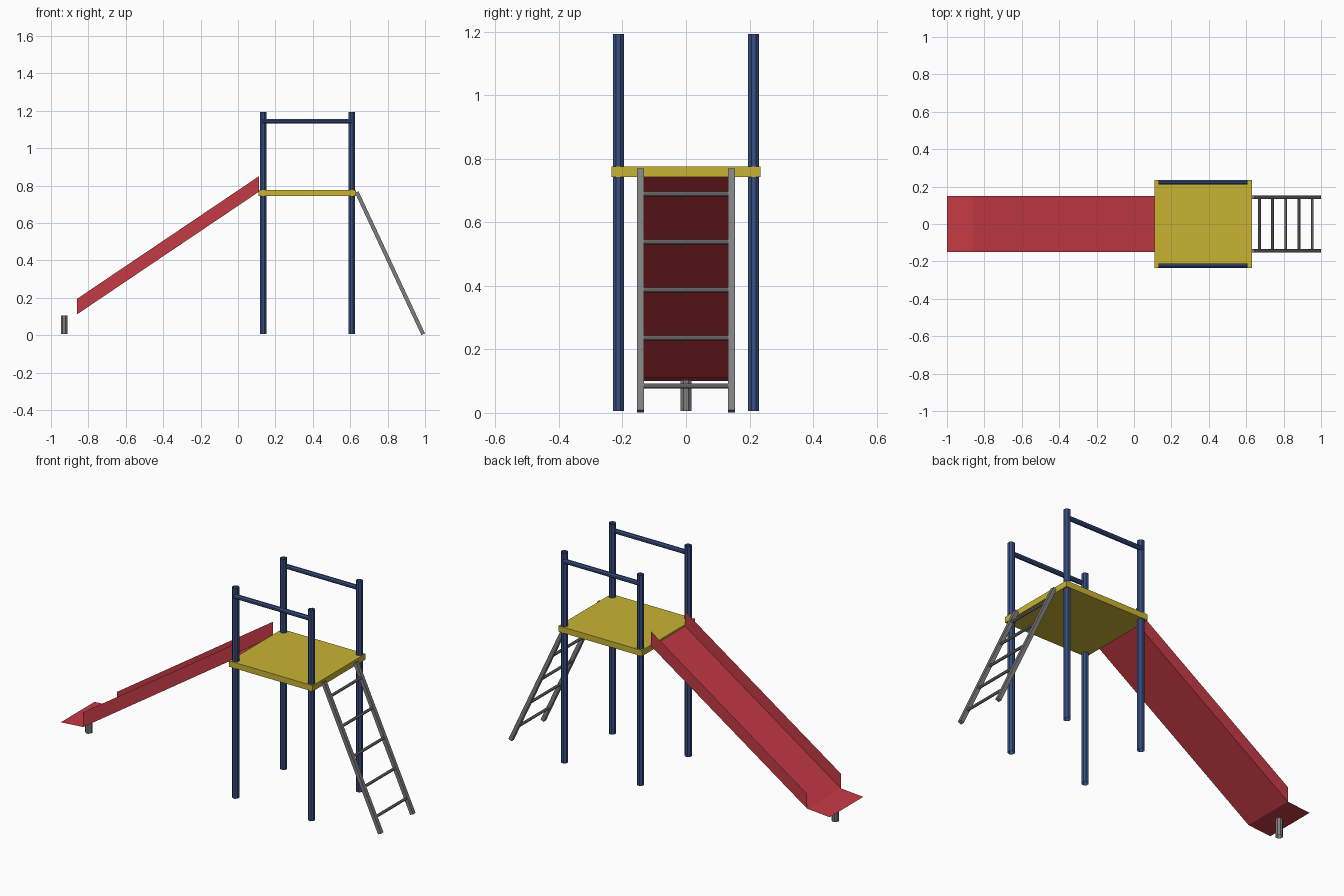
import bpy, bmesh, math
from mathutils import Vector, Matrix

cube = bpy.data.objects.get("Cube")
if cube:
    bpy.data.objects.remove(cube, do_unlink=True)


def material(name, rgb):
    mat = bpy.data.materials.new(name)
    mat.use_nodes = True
    mat.diffuse_color = (*rgb, 1)
    mat.node_tree.nodes["Principled BSDF"].inputs["Base Color"].default_value = (*rgb, 1)
    return mat


blue = material("navy blue", (0.040, 0.078, 0.225))
yellow = material("yellow", (0.58, 0.45, 0.034))
red = material("red", (0.56, 0.043, 0.060))
grey = material("metal grey", (0.21, 0.21, 0.21))


def finish(name, bm, mat):
    mesh = bpy.data.meshes.new(name)
    bm.to_mesh(mesh)
    bm.free()
    mesh.materials.append(mat)
    obj = bpy.data.objects.new(name, mesh)
    bpy.context.collection.objects.link(obj)
    return obj


def along(start, end):
    """Matrix placing a z-aligned shape midway between two points."""
    start, end = Vector(start), Vector(end)
    turn = (end - start).to_track_quat('Z', 'Y').to_matrix().to_4x4()
    return Matrix.Translation((start + end) / 2) @ turn, (end - start).length


def tube(name, start, end, radius, mat, sides=8):
    """Open, faceted pipe; radius is measured to the flats."""
    place, length = along(start, end)
    outer = radius / math.cos(math.pi / sides)
    bm = bmesh.new()
    bmesh.ops.create_cone(bm, cap_ends=False, segments=sides, radius1=outer,
                          radius2=outer, depth=length,
                          matrix=place @ Matrix.Rotation(math.pi / sides, 4, 'Z'))
    return finish(name, bm, mat)


def beam(name, start, end, width, depth, mat):
    place, length = along(start, end)
    bm = bmesh.new()
    bmesh.ops.create_cube(bm, size=1, matrix=place @ Matrix.Diagonal((width, depth, length, 1)))
    return finish(name, bm, mat)


# Platform
beam("platform", (0.37, 0, 0.743), (0.37, 0, 0.776), 0.52, 0.47, yellow)

# Posts and handrails
for side, s in (("right", -1), ("left", 1)):
    for end, x in (("slide", 0.135), ("ladder", 0.608)):
        tube(f"{side}_{end}_post", (x, s * 0.213, 0.006), (x, s * 0.213, 1.192), 0.0175, blue)
    tube(f"{side}_handrail", (0.131, s * 0.223, 1.144), (0.608, s * 0.223, 1.144), 0.012, blue)

# Ladder
top, foot = Vector((0.635, 0, 0.765)), Vector((0.99, 0, 0.005))
for side, s in (("right", -1), ("left", 1)):
    shift = Vector((0, s * 0.143, 0))
    beam(f"ladder_{side}_rail", top + shift, foot + shift, 0.021, 0.021, grey)
for i in range(5):
    z = 0.085 + i * 0.151
    p = foot.lerp(top, (z - foot.z) / (top.z - foot.z))
    tube(f"ladder_rung_{i + 1}", (p.x, -0.135, z), (p.x, 0.135, z), 0.0075, grey)

# Slide: thin sheet bed with upright sides and a shallow exit lip
bm = bmesh.new()
half, wall = 0.15, 0.083
profile = [(0.112, 0.767), (-0.86, 0.112), (-1.0, 0.101)]
rows = [[bm.verts.new((x, y, z)) for x, z in profile] for y in (-half, half)]
for i in range(2):
    bm.faces.new((rows[0][i], rows[1][i], rows[1][i + 1], rows[0][i + 1]))
for row, y in zip(rows, (-half, half)):
    upper = [bm.verts.new((x, y, z + wall)) for x, z in profile[:2]]
    bm.faces.new((row[0], row[1], upper[1], upper[0]))
bmesh.ops.recalc_face_normals(bm, faces=bm.faces[:])
bm.faces.ensure_lookup_table()
if bm.faces[0].normal.z < 0:
    bmesh.ops.reverse_faces(bm, faces=bm.faces[:])
finish("slide", bm, red)

# Short leg under the slide exit
tube("slide_leg", (-0.93, 0, 0.006), (-0.93, 0, 0.104), 0.0175, grey)
